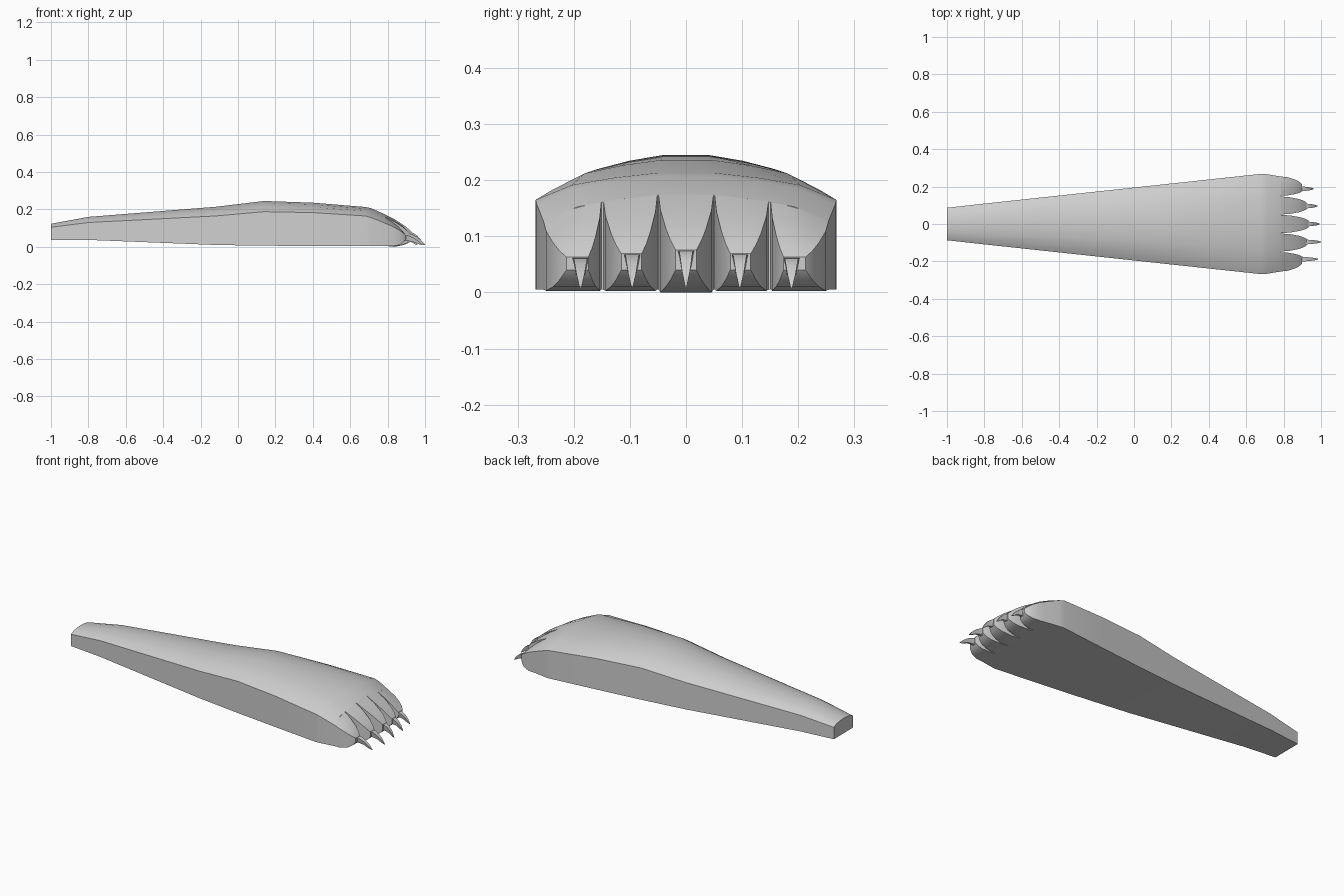
import bpy, bmesh, math

if "Cube" in bpy.data.objects:
    bpy.data.objects.remove(bpy.data.objects["Cube"])

grey = bpy.data.materials.new("plain grey")
grey.diffuse_color = (0.62, 0.62, 0.62, 1)
grey.use_nodes = True
grey.node_tree.nodes["Principled BSDF"].inputs["Base Color"].default_value = grey.diffuse_color


def loft(name, rings, cap_start=True, cap_end=True, angle=32):
    """Skin a list of closed rings with equal point counts."""
    bm = bmesh.new()
    rows = [[bm.verts.new(p) for p in ring] for ring in rings]
    n = len(rows[0])
    for a, b in zip(rows, rows[1:]):
        for i in range(n):
            j = (i + 1) % n
            bm.faces.new((a[i], a[j], b[j], b[i]))
    if cap_start:
        bm.faces.new(rows[0])
    if cap_end:
        bm.faces.new(rows[-1])
    bmesh.ops.recalc_face_normals(bm, faces=bm.faces)
    mesh = bpy.data.meshes.new(name)
    bm.to_mesh(mesh)
    bm.free()
    mesh.materials.append(grey)
    obj = bpy.data.objects.new(name, mesh)
    bpy.context.collection.objects.link(obj)
    bpy.ops.object.select_all(action='DESELECT')
    obj.select_set(True)
    bpy.context.view_layer.objects.active = obj
    bpy.ops.object.shade_smooth_by_angle(angle=math.radians(angle))
    return obj


# Arched back: fraction of half width, fraction of rise above the side edge
ARCH = [(0, 1), (0.19, 1), (0.48, 0.82), (0.76, 0.55), (1, 0)]


def arch(t):
    t = min(abs(t), 1)
    for (t0, h0), (t1, h1) in zip(ARCH, ARCH[1:]):
        if t <= t1:
            return h0 + (h1 - h0) * (t - t0) / (t1 - t0)


# Leg and foot stations: x, half width, bottom, side edge, top
STATIONS = [
    (-1.00, 0.087, 0.037, 0.105, 0.123),
    (-0.80, 0.109, 0.037, 0.130, 0.160),
    (-0.12, 0.182, 0.010, 0.165, 0.214),
    (0.14, 0.210, 0.006, 0.188, 0.245),
    (0.40, 0.238, 0.005, 0.183, 0.236),
    (0.68, 0.268, 0.005, 0.165, 0.213),
    (0.71, 0.266, 0.005, 0.157, 0.207),
    (0.785, 0.254, 0.005, 0.127, 0.174),
]
SPREAD = [-1, -0.76, -0.48, -0.19, 0.19, 0.48, 0.76, 1]
rings = []
for x, hw, zb, ze, zt in STATIONS:
    ring = [(x, s * hw, ze + (zt - ze) * arch(s)) for s in SPREAD]
    ring += [(x, hw, zb), (x, -hw, zb)]
    rings.append(ring)
loft("leg_and_foot", rings)

X0, HW, ZB, ZE, ZT = STATIONS[-1]
# Toe taper: distance along, width, drop of the top, underside height
TAPER = [(0, 1, 0, 0.005), (0.35, 0.93, 0.27, 0.003),
         (0.7, 0.74, 0.6, 0.010), (0.88, 0.57, 0.82, 0.022),
         (1, 0.38, 1, 0.040)]
ACROSS = [0, 0.25, 0.5, 0.75, 1]


def toe(label, lo, mid, hi, tip_x, tip_z, claw_x, pad_z):
    rings = []
    for u, w, drop, zb in TAPER:
        x = X0 + (tip_x - X0) * u
        ring = []
        for a in ACROSS:
            y = lo + (hi - lo) * a
            base = ZE + (ZT - ZE) * arch(y / HW)
            ring.append((x, mid + (y - mid) * w, base + (tip_z - base) * drop))
        zb = pad_z if zb == 0.003 else zb
        ring += [(x, mid + (hi - mid) * w, zb), (x, mid + (lo - mid) * w, zb)]
        rings.append(ring)
    loft("toe_" + label, rings, cap_start=False)

    # Hooked claw: fraction of length, top, underside, half width
    rings = []
    for f, zt, zb, hw in [(-0.2, 1.0, 0.50, 0.018), (0.12, 0.96, 0.50, 0.012),
                          (0.45, 0.78, 0.42, 0.010), (0.75, 0.50, 0.24, 0.007),
                          (1, 0.17, 0.13, 0.002)]:
        x = tip_x + (claw_x - tip_x) * f
        rings.append([(x, mid - hw, zt * tip_z), (x, mid + hw, zt * tip_z),
                      (x, mid + hw * 0.5, zb * tip_z),
                      (x, mid - hw * 0.5, zb * tip_z)])
    loft("claw_" + label, rings, angle=40)


# Five toes, mirrored about the middle one
toe("middle", -0.049, 0, 0.049, 0.932, 0.076, 0.992, 0.0)
for side, s in (("left", 1), ("right", -1)):
    toe("inner_" + side, s * 0.051, s * 0.096, s * 0.147,
        0.922, 0.069, 1.0 if s < 0 else 0.98, 0.003)
    toe("outer_" + side, s * 0.151, s * 0.188, s * 0.254,
        0.897, 0.063, 0.96 if s > 0 else 0.985, 0.003)
